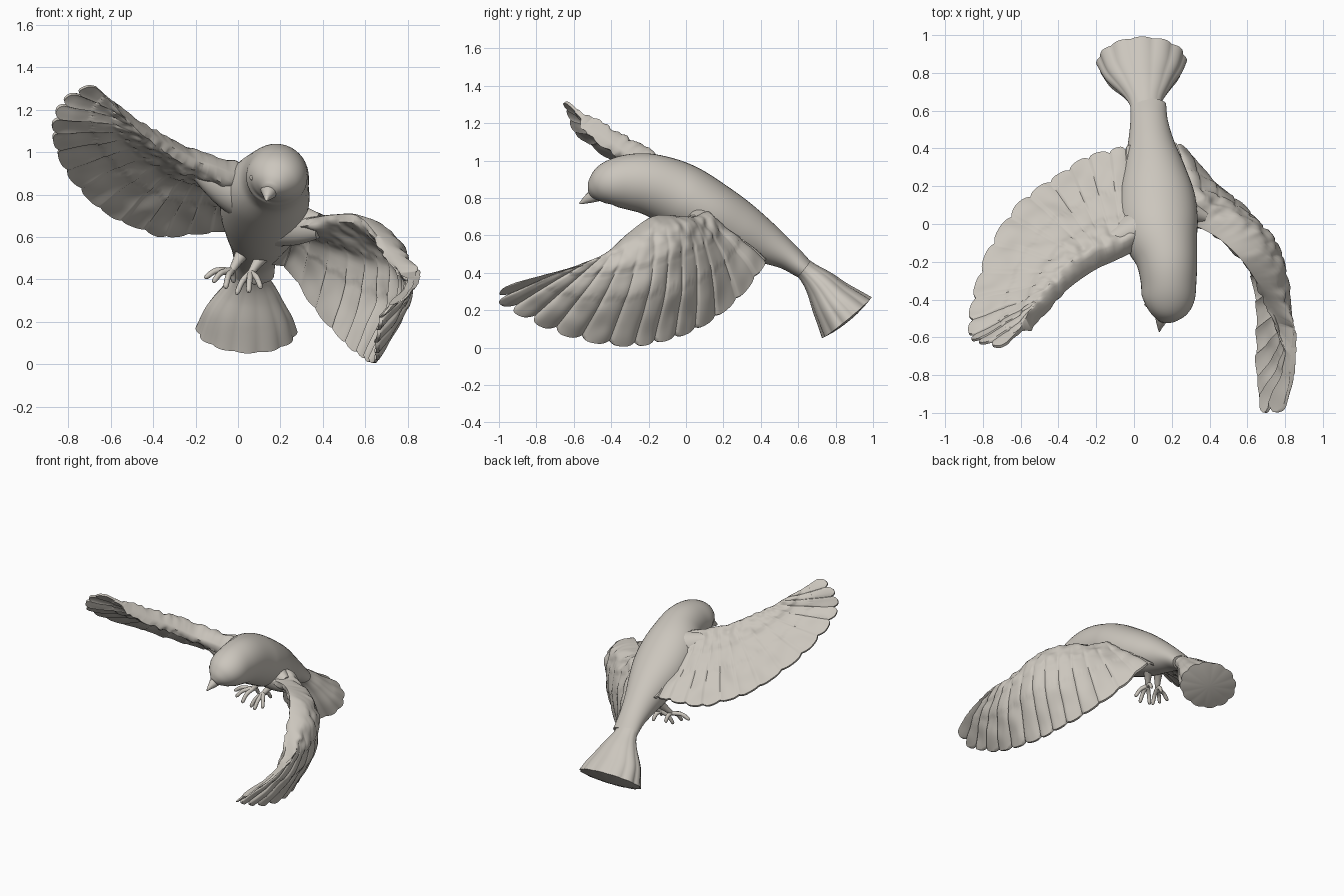
import bpy, bmesh, math
from mathutils import Vector, noise

if "Cube" in bpy.data.objects:
    bpy.data.objects.remove(bpy.data.objects["Cube"])

plumage = bpy.data.materials.new("warm grey")
plumage.diffuse_color = (0.60, 0.565, 0.51, 1)
plumage.use_nodes = True
plumage.node_tree.nodes["Principled BSDF"].inputs["Base Color"].default_value = plumage.diffuse_color


def curve_at(pts, t):
    """Smooth curve through pts (any dimension), t from 0 to 1."""
    n = len(pts) - 1
    i = min(int(t * n), n - 1)
    f = t * n - i
    b, c = Vector(pts[i]), Vector(pts[i + 1])
    a = Vector(pts[i - 1]) if i > 0 else b * 2 - c
    d = Vector(pts[i + 2]) if i + 2 <= n else c * 2 - b
    return 0.5 * (b * 2 + (c - a) * f + (a * 2 - b * 5 + c * 4 - d) * f * f
                  + (b * 3 - a - c * 3 + d) * f ** 3)


def skin(name, rings, angle=60):
    """Closed surface over a list of equal-sized rings."""
    bm = bmesh.new()
    rows = [[bm.verts.new(p) for p in r] for r in rings]
    k = len(rows[0])
    for r, s in zip(rows, rows[1:]):
        for j in range(k):
            bm.faces.new((r[j], r[(j + 1) % k], s[(j + 1) % k], s[j]))
    bm.faces.new(rows[0][::-1])
    bm.faces.new(rows[-1])
    bmesh.ops.recalc_face_normals(bm, faces=bm.faces)
    me = bpy.data.meshes.new(name)
    bm.to_mesh(me)
    bm.free()
    me.materials.append(plumage)
    ob = bpy.data.objects.new(name, me)
    bpy.context.collection.objects.link(ob)
    bpy.ops.object.select_all(action='DESELECT')
    ob.select_set(True)
    bpy.context.view_layer.objects.active = ob
    bpy.ops.object.shade_smooth_by_angle(angle=math.radians(angle))
    return ob


def loft(name, spec, steps=40, sides=32, flute=0, dome=0):
    """Sweep an ellipse; spec rows are x, y, z, half width, half height."""
    whole = (Vector(spec[-1][:3]) - Vector(spec[0][:3])).normalized()
    ref = Vector((1, 0, 0)) if abs(whole.x) < 0.6 else Vector((0, 0, 1))
    rings = []
    for i in range(steps + 1):
        t = i / steps
        s = curve_at(spec, t)
        c = Vector(s[:3])
        tan = (Vector(curve_at(spec, min(1, t + .02))[:3])
               - Vector(curve_at(spec, max(0, t - .02))[:3])).normalized()
        side = (ref - tan * ref.dot(tan)).normalized()
        up = tan.cross(side)
        ring = []
        for j in range(sides):
            a = 2 * math.pi * j / sides
            r = 1 + flute * t * (abs(math.cos(a * 6)) - 0.6)
            ring.append(c + (side * s[3] * math.cos(a) + up * s[4] * math.sin(a)) * r)
        rings.append(ring)
    if dome:
        rim = rings[-1]
        for k in (0.9, 0.7, 0.4, 0.1):
            rings.append([c + (p - c) * k + tan * dome * (1 - k * k) for p in rim])
    return skin(name, rings)


def wing(name, bone, trail, normals, cams, peak, feathers=15, per=12, m=36):
    """Cambered sheet from arm bone to feather tips, with layered feather rows."""
    rings = []
    total = feathers * per
    for i in range(total + 1):
        u = i / total
        f = (i % per) / per if i < total else 0.99
        lead, tip = curve_at(bone, u), curve_at(trail, u)
        chord = tip - lead
        n = curve_at(normals, u)
        n = (n - chord * n.dot(chord) / chord.length_squared).normalized()
        edge = abs(2 * f - 1) ** 3
        chord *= 1 - (0.03 + 0.13 * u ** 5) * edge
        camber = curve_at(cams, u)[0] * chord.length
        upper, lower = [], []
        for j in range(m + 1):
            v = j / m
            p = lead + chord * v
            bulge = camber * math.sin(math.pi * v ** peak)
            # thick arm at the front, thinning into feathers
            if v < 0.12:
                arm = math.sqrt(max(0, 1 - ((0.12 - v) / 0.12) ** 2))
            else:
                arm = max(0, 1 - (v - 0.12) / 0.32) ** 1.4
            h = 0.008 + 0.055 * (1 - 0.45 * u) * arm
            # two rows of covert feathers
            for k, (row, step) in enumerate(((0.36, 0.007), (0.62, 0.005))):
                g = (f + 0.5 * k) % 1
                if 0.05 < v < row - 0.05 * abs(2 * g - 1) ** 2:
                    h += step
            lump = 0.026 * arm * noise.noise(p * 19) + 0.012 * min(1, v * 6) * noise.noise(p * 9)
            ridge = 0.007 * (f - 0.5) * min(1, max(0, (v - 0.3) * 3))
            upper.append(p + n * (bulge + ridge + h + lump))
            lower.append(p + n * (bulge + ridge - h + lump))
        rings.append(upper + lower[::-1])
    return skin(name, rings, 50)


# body with head
loft("body", [(.15, -.505, .82, .03, .03), (.165, -.465, .847, .095, .085),
              (.18, -.40, .875, .138, .125), (.183, -.30, .885, .148, .15),
              (.172, -.18, .87, .165, .165), (.135, -.03, .81, .205, .178),
              (.12, .13, .72, .205, .17), (.105, .28, .635, .168, .15),
              (.09, .42, .56, .125, .112), (.08, .54, .49, .1, .075),
              (.075, .63, .42, .095, .055)], 60, 40)

# shoulder muscles blending into the wings
loft("raised_shoulder", [(.12, 0, .80, .16, .13), (.0, -.04, .83, .13, .11),
                         (-.1, -.08, .87, .09, .07), (-.2, -.12, .92, .04, .03)], 16, 24)
loft("lowered_shoulder", [(.18, .12, .68, .13, .12), (.28, .08, .66, .10, .08),
                          (.38, .04, .65, .06, .04)], 16, 24)

# beak and eyes
loft("beak", [(.152, -.455, .83, .05, .045), (.144, -.51, .803, .03, .03),
              (.137, -.545, .784, .014, .016), (.134, -.57, .77, .003, .003)], 12, 16)
for sign in (-1, 1):
    loft("eye", [(.18 + sign * .108, -.425, .878, .014, .014),
                 (.18 + sign * .120, -.43, .88, .010, .010),
                 (.18 + sign * .123, -.432, .88, .003, .003)], 6, 12)

# fanned tail
loft("tail", [(.07, .58, .465, .08, .05), (.062, .65, .405, .09, .058),
              (.055, .72, .335, .14, .088), (.045, .79, .245, .2, .128),
              (.04, .86, .16, .235, .168)], 30, 96, flute=0.06, dome=0.02)

# raised wing
wing("raised_wing",
     [(.05, -.12, .87), (-.1, -.19, .93), (-.2, -.235, .965), (-.32, -.315, 1.035),
      (-.43, -.41, 1.105), (-.54, -.51, 1.185)],
     [(.02, .42, .62), (-.1, .4, .63), (-.28, .34, .605), (-.45, .23, .635),
      (-.63, .09, .72), (-.78, -.15, .86), (-.86, -.4, 1.01), (-.875, -.58, 1.14),
      (-.82, -.63, 1.25), (-.69, -.655, 1.325)],
     [(0, .5, .86), (-.1, .58, .8), (-.3, .75, .6)],
     [(.03, 0), (.09, 0), (.02, 0)], 0.7)

# lowered wing
wing("lowered_wing",
     [(.2, .06, .66), (.32, 0, .685), (.45, -.07, .705), (.57, -.18, .70),
      (.66, -.31, .61), (.72, -.42, .51), (.77, -.53, .43)],
     [(.16, .42, .48), (.25, .42, .44), (.35, .30, .28), (.46, .15, .15),
      (.54, 0, .07), (.60, -.15, .025), (.63, -.3, .005), (.655, -.5, .025),
      (.655, -.7, .08), (.66, -.87, .16), (.69, -1.0, .24), (.81, -.98, .33)],
     [(.5, .5, .7), (.85, .42, .3), (.95, .25, .2), (1, .1, .2)],
     [(.08, 0), (.22, 0), (.25, 0), (.22, 0), (.13, 0)], 0.82)

# legs with curled toes
for name, hip, ankle, tips in (
        ("left", (.03, .30, .54), (-.03, .22, .44),
         [(-.16, .18, .41), (-.12, .14, .39), (-.06, .13, .36), (-.02, .28, .39)]),
        ("right", (.12, .30, .52), (.06, .22, .43),
         [(-.01, .16, .33), (.05, .12, .34), (.11, .14, .36), (.08, .29, .38)])):
    h, a = Vector(hip), Vector(ankle)
    loft(name + "_leg", [(*h, .04, .04), (*h.lerp(a, .5), .025, .025), (*a, .016, .016)], 10, 12)
    for tip in tips:
        t = Vector(tip)
        mid = a.lerp(t, .55) + Vector((0, 0, .018))
        loft(name + "_toe", [(*a, .016, .016), (*mid, .014, .014),
                             (*a.lerp(t, .9), .012, .012), (*t, .003, .003)], 12, 10)
